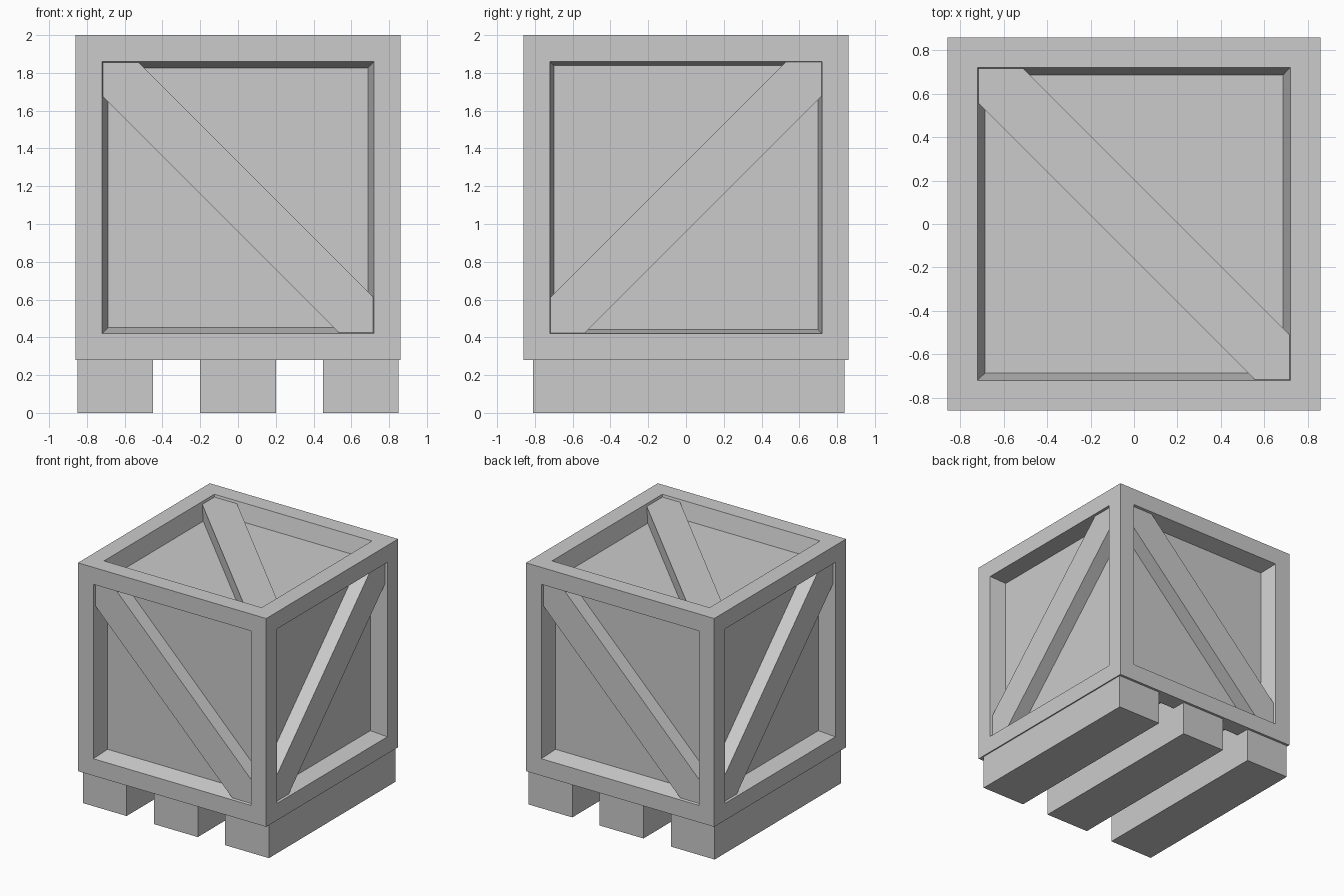
import bpy, bmesh
from mathutils import Vector, Matrix

if "Cube" in bpy.data.objects:
    bpy.data.objects.remove(bpy.data.objects["Cube"])

HALF, INNER, DEPTH, CZ = 0.86, 0.72, 0.14, 1.14


def finish(name, bm):
    bmesh.ops.recalc_face_normals(bm, faces=bm.faces)
    mesh = bpy.data.meshes.new(name)
    bm.to_mesh(mesh)
    bm.free()
    obj = bpy.data.objects.new(name, mesh)
    bpy.context.collection.objects.link(obj)
    return obj


# Crate body: cube with a framed, slightly tapered recess on all six sides
bm = bmesh.new()
bmesh.ops.create_cube(bm, size=2 * HALF, matrix=Matrix.Translation((0, 0, CZ)))
panels = list(bm.faces)
bmesh.ops.inset_individual(bm, faces=panels, thickness=HALF - INNER, use_even_offset=True)
for face in panels:
    taper = 0.022 if abs(face.normal.x) > 0.5 else 0.033
    bmesh.ops.inset_individual(bm, faces=[face], thickness=taper, use_even_offset=True)
    bmesh.ops.translate(bm, verts=face.verts, vec=face.normal * -DEPTH)
finish("crate_body", bm)


# Diagonal brace lying in a recess; u and n are the panel's right and outward axes
def brace(name, n, u, flip=1, upper=0.53, lower=0.54):
    n, u = Vector(n), Vector(u)
    v = n.cross(u)
    i = INNER
    outline = [(-i, i), (-upper, i), (i, -upper), (i, -i), (lower, -i), (-i, lower)]
    bm = bmesh.new()
    base = Vector((0, 0, CZ)) + n * (HALF - DEPTH - 0.01)
    face = bm.faces.new([bm.verts.new(base + u * (a * flip) + v * b) for a, b in outline])
    ext = bmesh.ops.extrude_face_region(bm, geom=[face])
    top = [g for g in ext["geom"] if isinstance(g, bmesh.types.BMVert)]
    bmesh.ops.translate(bm, verts=top, vec=n * (DEPTH - 0.01))
    finish(name, bm)


brace("front_brace", (0, -1, 0), (1, 0, 0))
brace("back_brace", (0, 1, 0), (-1, 0, 0))
brace("right_brace", (1, 0, 0), (0, 1, 0), flip=-1)
brace("left_brace", (-1, 0, 0), (0, -1, 0), flip=-1)
brace("top_brace", (0, 0, 1), (1, 0, 0), upper=0.515, lower=0.56)
brace("bottom_brace", (0, 0, -1), (-1, 0, 0), upper=0.515, lower=0.56)

# Runners under the crate, reaching up into the bottom recess
Y0, Y1, TOP = -0.81, 0.84, 0.40
for name, x in (("left_runner", -0.65), ("middle_runner", 0), ("right_runner", 0.65)):
    bm = bmesh.new()
    bmesh.ops.create_cube(bm, size=1)
    bmesh.ops.scale(bm, verts=bm.verts, vec=(0.4, Y1 - Y0, TOP))
    bmesh.ops.translate(bm, verts=bm.verts, vec=(x, (Y0 + Y1) / 2, TOP / 2))
    finish(name, bm)
